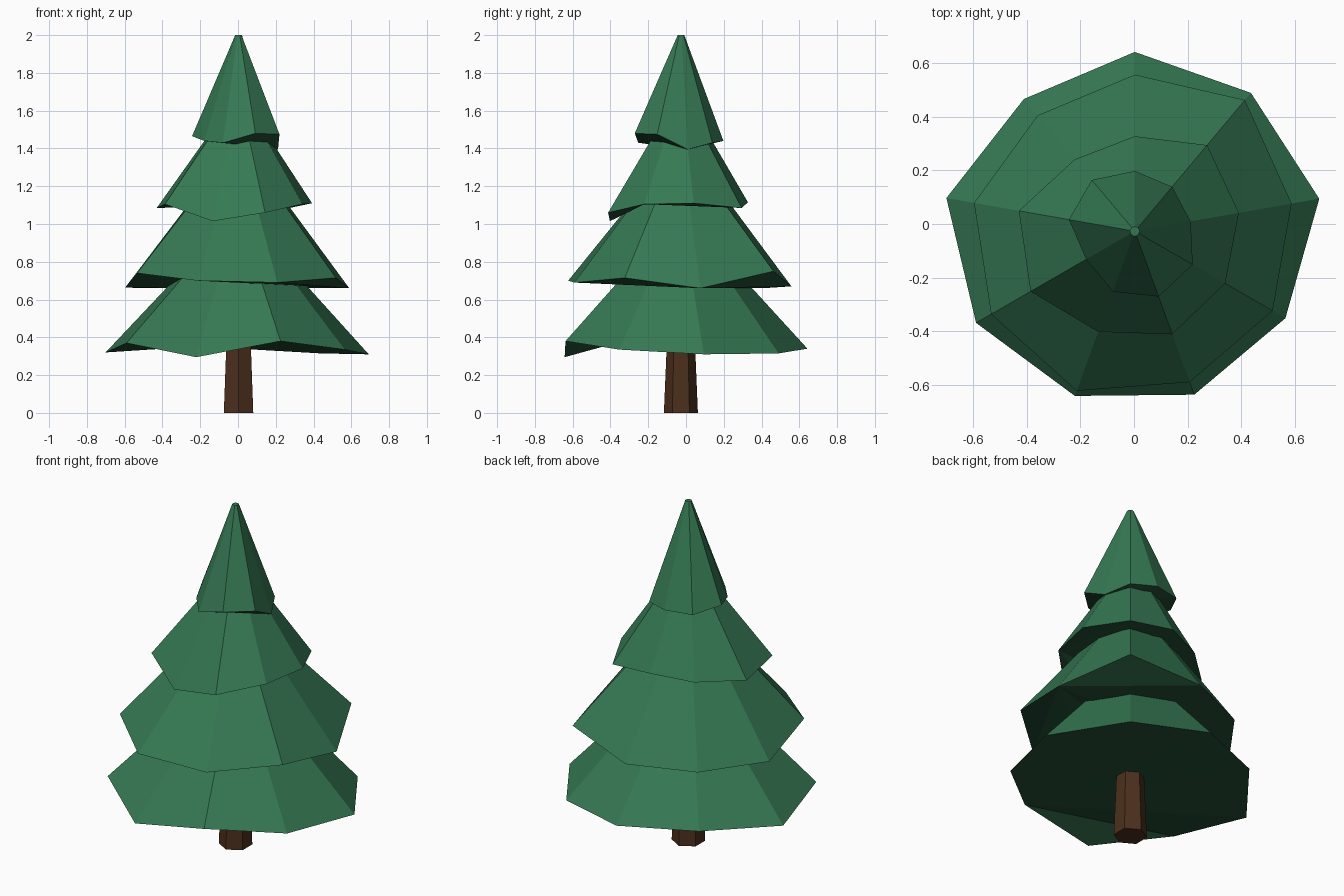
import bpy
import bmesh
import math

default_cube = bpy.data.objects.get("Cube")
if default_cube:
    bpy.data.objects.remove(default_cube, do_unlink=True)

# The trunk axis sits slightly off the origin
AXIS_X, AXIS_Y = 0.003, -0.027


def make_material(name, colour):
    material = bpy.data.materials.new(name)
    material.use_nodes = True
    material.diffuse_color = colour
    shader = next(n for n in material.node_tree.nodes if n.type == "BSDF_PRINCIPLED")
    shader.inputs["Base Color"].default_value = colour
    return material


def make_frustum(name, rim, pivot, top_radius, top_height, side_material, base_material):
    """Closed, flat-shaded frustum; rim lists (radius, height) clockwise from the back.
    The uneven base is a fan of triangles spreading from the rim corner called pivot."""
    bm = bmesh.new()
    count = len(rim)
    lower, upper = [], []
    for index, (radius, height) in enumerate(rim):
        angle = math.pi / 2 - index * math.tau / count
        dx, dy = math.cos(angle), math.sin(angle)
        lower.append(bm.verts.new((AXIS_X + radius * dx, AXIS_Y + radius * dy, height)))
        upper.append(bm.verts.new((AXIS_X + top_radius * dx, AXIS_Y + top_radius * dy, top_height)))
    for i in range(count):
        j = (i + 1) % count
        bm.faces.new((lower[i], lower[j], upper[j], upper[i]))
    bm.faces.new(upper)
    fan = lower[pivot:] + lower[:pivot]
    for second, third in zip(fan[1:], fan[2:]):
        base = bm.faces.new((fan[0], second, third))
        base.material_index = 1
    bmesh.ops.recalc_face_normals(bm, faces=bm.faces[:])
    mesh = bpy.data.meshes.new(name)
    bm.to_mesh(mesh)
    bm.free()
    mesh.materials.append(side_material)
    mesh.materials.append(base_material)
    part = bpy.data.objects.new(name, mesh)
    bpy.context.collection.objects.link(part)


needle_green = make_material("needle green", (0.036, 0.19, 0.087, 1.0))
shaded_green = make_material("dark underside green", (0.018, 0.08, 0.038, 1.0))
bark_brown = make_material("bark brown", (0.072, 0.029, 0.012, 1.0))

# Tapered six-sided trunk
make_frustum("trunk", [(0.09, 0.0)] * 6, 0, 0.064, 0.62, bark_brown, bark_brown)

# Nine-sided foliage tiers: uneven rim radii, rim heights,
# base pivot corner, then the hidden narrow top
tiers = {
    "bottom_foliage": (
        (0.67, 0.675, 0.70, 0.65, 0.65, 0.655, 0.685, 0.715, 0.645),
        (0.34, 0.315, 0.31, 0.335, 0.38, 0.295, 0.37, 0.32, 0.35),
        4, 0.14, 0.92),
    "lower_foliage": (
        (0.585, 0.64, 0.595, 0.595, 0.60, 0.635, 0.62, 0.61, 0.565),
        (0.67, 0.75, 0.66, 0.715, 0.69, 0.70, 0.74, 0.663, 0.66),
        2, 0.11, 1.31),
    "upper_foliage": (
        (0.355, 0.42, 0.395, 0.39, 0.41, 0.40, 0.45, 0.44, 0.35),
        (1.115, 1.085, 1.11, 1.105, 1.06, 1.015, 1.105, 1.085, 1.09),
        3, 0.09, 1.57),
    "top_foliage": (
        (0.225, 0.217, 0.212, 0.25, 0.26, 0.24, 0.21, 0.25, 0.25),
        (1.44, 1.43, 1.395, 1.475, 1.48, 1.43, 1.44, 1.465, 1.44),
        2, 0.018, 2.0),
}
for name, (radii, heights, pivot, top_radius, top_height) in tiers.items():
    make_frustum(name, list(zip(radii, heights)), pivot, top_radius, top_height,
                 needle_green, shaded_green)
